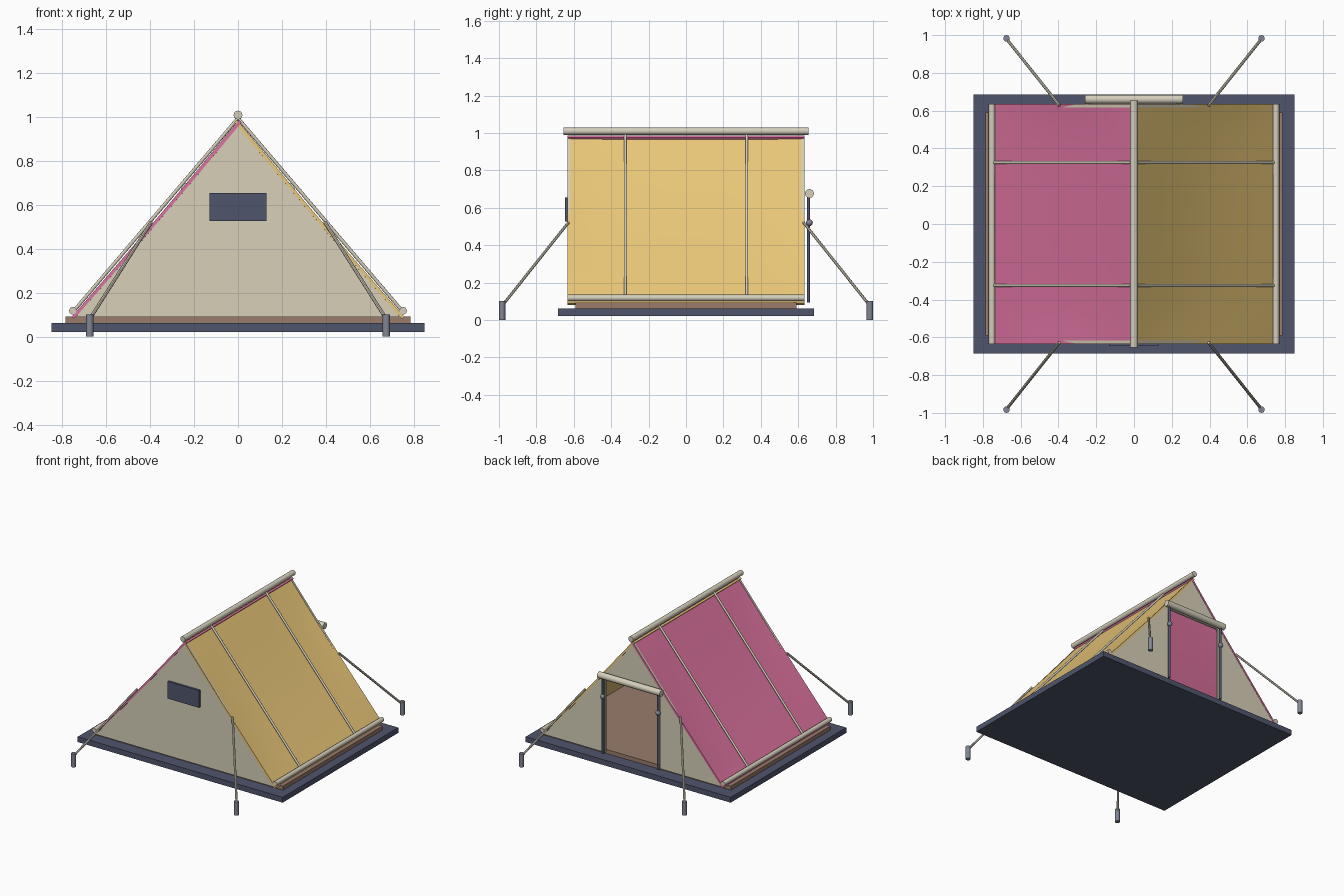
import bpy, bmesh, math
from mathutils import Vector

if "Cube" in bpy.data.objects:
    bpy.data.objects.remove(bpy.data.objects["Cube"])


def mat(name, r, g, b):
    m = bpy.data.materials.new(name)
    m.diffuse_color = (r, g, b, 1)
    m.use_nodes = True
    m.node_tree.nodes["Principled BSDF"].inputs["Base Color"].default_value = m.diffuse_color
    return m


NAVY = mat("navy", .08, .09, .15)
BROWN = mat("brown", .32, .2, .15)
CREAM = mat("cream", .68, .63, .48)
POLE = mat("pole", .66, .62, .5)
PINK = mat("pink", .72, .17, .35)
YELLOW = mat("yellow", .83, .58, .19)
STEEL = mat("steel", .22, .24, .3)


def finish(name, bm, m, smooth=False):
    bmesh.ops.recalc_face_normals(bm, faces=bm.faces)
    me = bpy.data.meshes.new(name)
    bm.to_mesh(me)
    bm.free()
    me.materials.append(m)
    ob = bpy.data.objects.new(name, me)
    bpy.context.collection.objects.link(ob)
    if smooth:
        bpy.ops.object.select_all(action='DESELECT')
        bpy.context.view_layer.objects.active = ob
        ob.select_set(True)
        bpy.ops.object.shade_smooth_by_angle(angle=math.radians(40))
    return ob


def box(name, lo, hi, m):
    bm = bmesh.new()
    bmesh.ops.create_cube(bm, size=1)
    for v in bm.verts:
        v.co = [(a + b) / 2 + c * (b - a) for a, b, c in zip(lo, hi, v.co)]
    return finish(name, bm, m)


def rod(name, a, b, r, m, sides=16):
    a, b = Vector(a), Vector(b)
    bm = bmesh.new()
    bmesh.ops.create_cone(bm, cap_ends=True, segments=sides, radius1=r, radius2=r, depth=(b - a).length)
    ob = finish(name, bm, m, True)
    ob.rotation_mode = 'QUATERNION'
    ob.rotation_quaternion = (b - a).to_track_quat('Z', 'Y')
    ob.location = (a + b) / 2
    return ob


def ball(name, p, r, m):
    bm = bmesh.new()
    bmesh.ops.create_uvsphere(bm, u_segments=16, v_segments=10, radius=r)
    finish(name, bm, m, True).location = p


def wall(name, profile, y0, y1, m):
    bm = bmesh.new()
    f = bm.faces.new([bm.verts.new((x, y0, z)) for x, z in profile])
    g = bmesh.ops.extrude_face_region(bm, geom=[f])
    for v in g['geom']:
        if isinstance(v, bmesh.types.BMVert):
            v.co.y = y1
    return finish(name, bm, m)


def roof(name, s, m):
    # gently sagging cloth slab from eave to ridge
    bm = bmesh.new()
    n, k, half, thick = 20, 20, .634, .014
    a, b = Vector((s * .757, 0, .09)), Vector((-s * .006, 0, .985))
    out = Vector(((b - a).z * s, 0, abs((b - a).x))).normalized()
    layers = []
    for off in (0, -thick):
        grid = []
        for i in range(n + 1):
            u = i / n
            row = []
            for j in range(k + 1):
                v = 2 * j / k - 1
                sag = .004 * math.sin(math.pi * u) + .014 * math.sin(math.pi * u) * (1 - v ** 4)
                row.append(bm.verts.new(a.lerp(b, u) + out * (off - sag) + Vector((0, v * half, 0))))
            grid.append(row)
        for i in range(n):
            for j in range(k):
                bm.faces.new((grid[i][j], grid[i + 1][j], grid[i + 1][j + 1], grid[i][j + 1]))
        layers.append(grid)
    t, w = layers
    for i in range(n):
        for j in (0, k):
            bm.faces.new((t[i][j], t[i + 1][j], w[i + 1][j], w[i][j]))
    for j in range(k):
        for i in (0, n):
            bm.faces.new((t[i][j], t[i][j + 1], w[i][j + 1], w[i][j]))
    finish(name, bm, m, True)


# base and floor
box("ground_sheet", (-.85, -.685, .022), (.85, .685, .062), NAVY)
box("floor", (-.785, -.59, .06), (.785, .59, .092), BROWN)

# end walls, the back one with a doorway
wall("front_wall", [(-.74, .09), (.74, .09), (0, .982)], -.632, -.618, CREAM)
wall("back_wall", [(-.74, .09), (-.225, .09), (-.225, .66), (.225, .66), (.225, .09), (.74, .09), (0, .982)],
     .618, .632, CREAM)
box("window_patch", (-.13, -.647, .526), (.13, -.63, .655), NAVY)

# roof cloth and poles
roof("left_roof", -1, PINK)
roof("right_roof", 1, YELLOW)
rod("ridge_pole", (0, -.655, 1.009), (0, .655, 1.009), .02, POLE)
for s, side in ((-1, "left"), (1, "right")):
    rod(side + "_eave_pole", (s * .752, -.634, .118), (s * .752, .634, .118), .017, POLE)
    for y in (-.325, .325):
        rod(side + "_roof_batten", (s * .752, y, .112), (s * .004, y, .99), .008, POLE, 10)
    # guy ropes and pegs
    for y in (-1, 1):
        rod(side + "_guy_rope", (s * .395, y * .628, .522), (s * .675, y * .98, .08), .008, POLE, 8)
        rod(side + "_peg", (s * .675, y * .983, 0), (s * .675, y * .983, .1), .017, STEEL)
    # doorway post
    rod(side + "_door_post", (s * .23, .655, .092), (s * .23, .655, .67), .009, NAVY, 10)
    ball(side + "_post_knob", (s * .23, .66, .52), .018, STEEL)

# rolled door cloth
rod("rolled_door", (-.26, .66, .676), (.26, .66, .676), .024, POLE)
